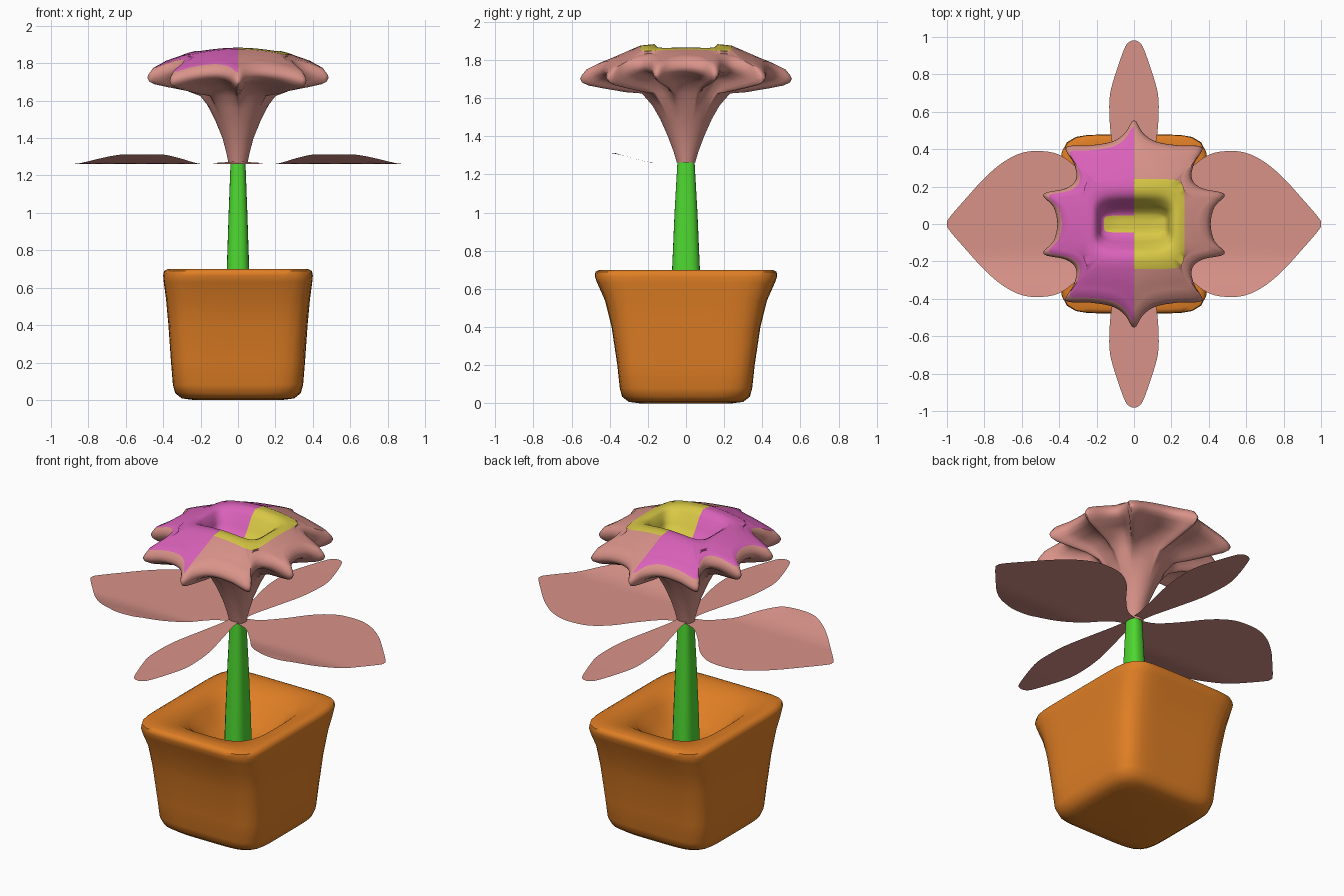
import bpy, bmesh, math
from mathutils import Vector

if "Cube" in bpy.data.objects:
    bpy.data.objects.remove(bpy.data.objects["Cube"])


def material(name, rgb):
    m = bpy.data.materials.new(name)
    m.diffuse_color = (*rgb, 1)
    m.use_nodes = True
    m.node_tree.nodes["Principled BSDF"].inputs["Base Color"].default_value = m.diffuse_color
    return m


ORANGE = material("terracotta orange", (0.74, 0.21, 0.018))
GREEN = material("stem green", (0.075, 0.68, 0.03))
SALMON = material("petal salmon", (0.69, 0.29, 0.25))
PINK = material("petal magenta", (0.70, 0.12, 0.49))
YELLOW = material("pollen yellow", (0.69, 0.58, 0.06))


def finish(name, bm, mats, angle=60):
    me = bpy.data.meshes.new(name)
    bm.to_mesh(me)
    bm.free()
    ob = bpy.data.objects.new(name, me)
    bpy.context.collection.objects.link(ob)
    for m in mats:
        me.materials.append(m)
    bpy.context.view_layer.objects.active = ob
    ob.select_set(True)
    bpy.ops.object.shade_smooth_by_angle(angle=math.radians(angle))
    ob.select_set(False)
    return ob


def loft(rings, mats=None):
    """Skin closed rings and cap both ends; mats(band, centre) picks the colour."""
    bm = bmesh.new()
    rows = [[bm.verts.new(p) for p in r] for r in rings]
    n = len(rows[0])
    for k in range(len(rows) - 1):
        for i in range(n):
            j = (i + 1) % n
            f = bm.faces.new((rows[k][i], rows[k][j], rows[k + 1][j], rows[k + 1][i]))
            if mats:
                f.material_index = mats(k, f.calc_center_median())
    for row, band in ((rows[0], 0), (rows[-1], len(rows) - 1)):
        c = bm.verts.new(sum((v.co for v in row), Vector()) / n)
        for i in range(n):
            f = bm.faces.new((row[i], row[(i + 1) % n], c))
            if mats:
                f.material_index = mats(band, f.calc_center_median())
    bmesh.ops.recalc_face_normals(bm, faces=bm.faces[:])
    return bm


def super_point(t, a, b, n):
    r = (abs(math.cos(t) / a) ** n + abs(math.sin(t) / b) ** n) ** (-1 / n)
    return r * math.cos(t), r * math.sin(t)


def super_ring(a, b, z, n, count=64):
    return [(*super_point(2 * math.pi * i / count, a, b, n), z) for i in range(count)]


def spline(pts, steps, closed=False):
    """Catmull-Rom through 2D points."""
    n, out = len(pts), []
    for i in range(n if closed else n - 1):
        q = [pts[(i + d) % n] if closed else pts[min(max(i + d, 0), n - 1)]
             for d in (-1, 0, 1, 2)]
        for s in range(steps):
            t = s / steps
            out.append(tuple(0.5 * (2 * b + (c - a) * t + (2 * a - 5 * b + 4 * c - d) * t * t
                                    + (3 * b - a - 3 * c + d) * t ** 3)
                             for a, b, c, d in zip(*q)))
    return out if closed else out + [pts[-1]]


# Pot: flared rounded box with a bowl sunk in its top (half x, half y, z, squareness)
pot = [(0.24, 0.24, 0.0, 4), (0.30, 0.30, 0.008, 5), (0.335, 0.335, 0.035, 6),
       (0.348, 0.347, 0.08, 7), (0.358, 0.36, 0.2, 7), (0.372, 0.39, 0.4, 7),
       (0.385, 0.425, 0.54, 7), (0.397, 0.465, 0.63, 7), (0.40, 0.478, 0.665, 7),
       (0.395, 0.475, 0.69, 7), (0.375, 0.455, 0.70, 6), (0.33, 0.40, 0.698, 5),
       (0.28, 0.33, 0.68, 3.5), (0.24, 0.27, 0.64, 3), (0.19, 0.21, 0.57, 2.6),
       (0.13, 0.14, 0.52, 2.3), (0.06, 0.06, 0.50, 2)]
finish("pot", loft([super_ring(*p) for p in pot]), [ORANGE])

# Stem
stem = [(0.065, 0.08, 0.49, 2.8), (0.06, 0.073, 0.7, 2.8),
        (0.05, 0.06, 1.0, 2.8), (0.04, 0.045, 1.265, 2.8)]
finish("stem", loft([super_ring(*p, 24) for p in stem]), [GREEN])

# Flower: ten-pointed outline, mirrored from one quarter
quarter = [(0.41, 0), (0.43, 0.09), (0.485, 0.16), (0.365, 0.19), (0.31, 0.24),
           (0.32, 0.32), (0.365, 0.41), (0.24, 0.42), (0.12, 0.44), (0.05, 0.485), (0, 0.555)]
half = quarter + [(-x, y) for x, y in quarter[-2::-1]]
outline = spline(half + [(x, -y) for x, y in half[-2:0:-1]], 4, True)
phis = [math.atan2(y, x) for x, y in outline]


def star(scale, zf, mix=0.0, a=0.3, b=0.3, n=2):
    """Scaled outline, blended towards an oval; zf gives height from radius."""
    ring = []
    for (x, y), t in zip(outline, phis):
        ex, ey = super_point(t, a, b, n)
        px, py = x * scale * (1 - mix) + ex * mix, y * scale * (1 - mix) + ey * mix
        ring.append((px, py, zf(math.hypot(px, py), math.hypot(x, y))))
    return ring


def flat(a, b, z, n=2):
    return star(1, lambda r, R: z, 1, a, b, n)


def under(drop):
    return lambda r, R: 1.83 - 0.45 * R * R - drop


def dome(r, R):
    return 1.887 - 0.5 * r * r


rings = [flat(0.05, 0.048, 1.262), flat(0.062, 0.065, 1.32), flat(0.083, 0.095, 1.40),
         flat(0.12, 0.135, 1.49), flat(0.155, 0.175, 1.56),
         star(0.44, lambda r, R: 1.625, 0.55, 0.2, 0.22),
         star(0.58, under(0.06), 0.2, 0.26, 0.29), star(0.78, under(0.04)),
         star(0.92, under(0.025)), star(0.98, under(0.01)), star(1.0, under(-0.01)),
         star(0.985, lambda r, R: 0.5 * (dome(r, R) + 1.84 - 0.45 * R * R)),
         star(0.94, dome),                                   # band 12: painted top begins
         star(0.85, dome, 0.1), star(0.75, dome, 0.4, 0.32, 0.32, 4),
         flat(0.27, 0.24, 1.862, 9),                         # band 15: yellow square
         flat(0.25, 0.20, 1.874, 6), flat(0.225, 0.165, 1.872, 5), flat(0.20, 0.13, 1.85, 5),
         flat(0.185, 0.095, 1.79, 5), flat(0.175, 0.065, 1.75, 5),
         flat(0.16, 0.045, 1.74, 7), flat(0.08, 0.022, 1.738, 5)]
# Soften the square ring so it follows the dome
for k in (15, 16, 17):
    rings[k] = [(x, y, 1.89 - 0.48 * x * x - 0.25 * y * y) for x, y, z in rings[k]]


def paint(band, c):
    if band < 12:
        return 0
    if c.x < 0:
        return 2 if band >= 21 else 1
    return 2 if band >= 15 else 0


finish("flower", loft(rings, paint), [SALMON, PINK, YELLOW])


# Leaves: thin sheets given by half-widths along their length
def leaf(name, profile, height, place):
    bm = bmesh.new()
    cols = 16
    rows = []
    for u, w in spline(profile, 4):
        row = []
        for c in range(cols + 1):
            x, y = place(u, w * (2 * c / cols - 1))
            row.append(bm.verts.new((x, y, height(x, y))))
        rows.append(row)
    for r0, r1 in zip(rows, rows[1:]):
        for c in range(cols):
            bm.faces.new((r0[c], r1[c], r1[c + 1], r0[c + 1]))
    bm.normal_update()
    if sum(f.normal.z for f in bm.faces) < 0:
        bmesh.ops.reverse_faces(bm, faces=bm.faces[:])
    finish(name, bm, [SALMON])


def curl(x, y):      # front edge of the broad leaves lifts
    k = min(max((-y - 0.17) / 0.2, 0), 1)
    return 1.262 + 0.05 * k ** 1.3


def level(x, y):
    return 1.262 + 0.012 * max(0, 1 - abs(y) / 0.8)


broad = [(0, 0.035), (0.1, 0.07), (0.2, 0.17), (0.3, 0.295), (0.4, 0.37), (0.5, 0.39),
         (0.6, 0.38), (0.7, 0.33), (0.8, 0.245), (0.9, 0.135), (0.97, 0.055), (1.0, 0.015)]
narrow = [(0, 0.03), (0.1, 0.04), (0.25, 0.075), (0.45, 0.12), (0.6, 0.132), (0.7, 0.127),
          (0.8, 0.1), (0.9, 0.066), (0.96, 0.04), (0.98, 0.012)]
for side, sx in (("right", 1), ("left", -1)):
    leaf(f"{side}_leaf", broad, curl, lambda u, v, s=sx: (s * u, v))
for side, sy in (("back", 1), ("front", -1)):
    leaf(f"{side}_leaf", narrow, level, lambda u, v, s=sy: (v, s * u))
